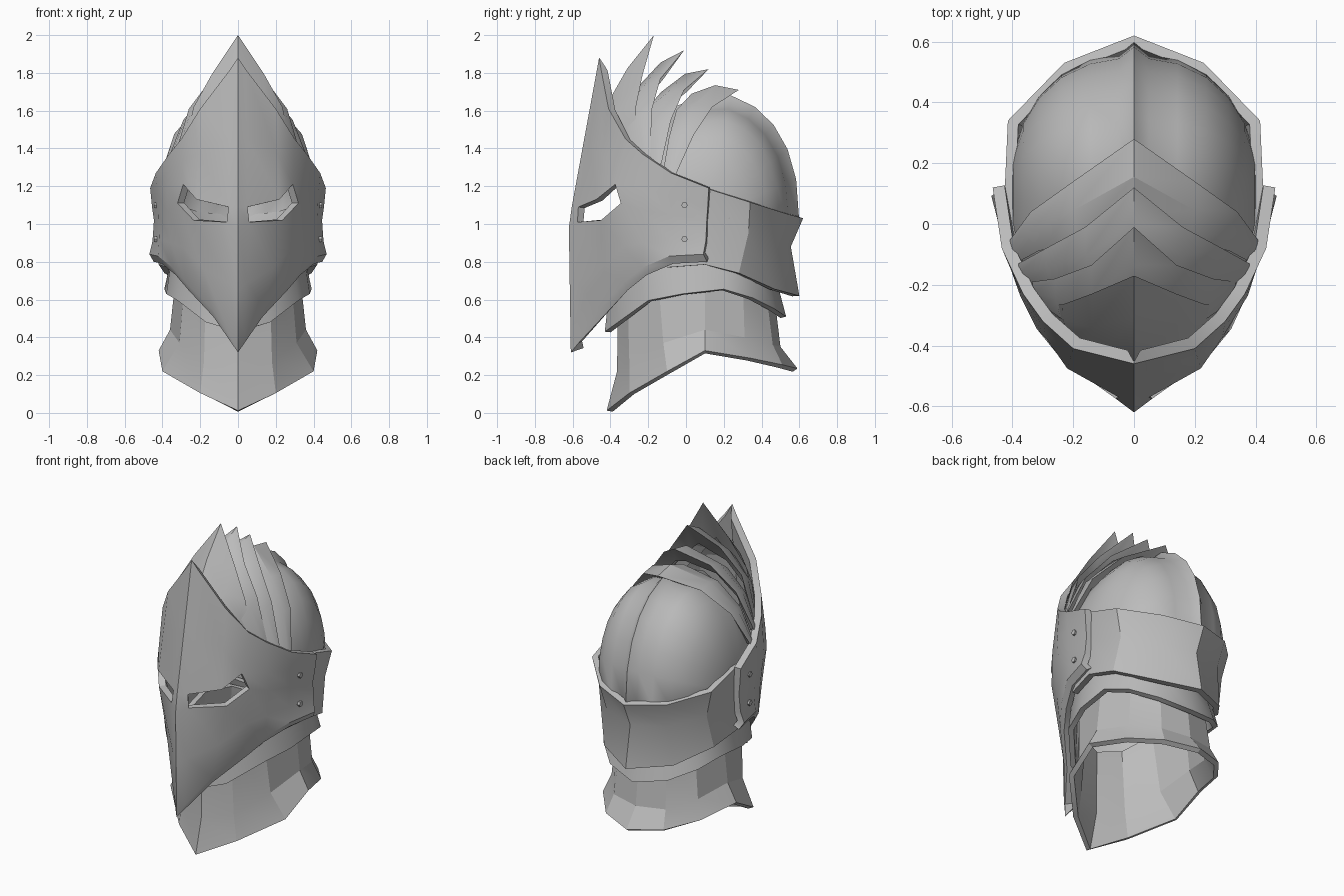
import bpy, bmesh, math
from mathutils import Vector

if "Cube" in bpy.data.objects:
    bpy.data.objects.remove(bpy.data.objects["Cube"])

steel = bpy.data.materials.new("steel_grey")
steel.diffuse_color = (0.5, 0.5, 0.5, 1)
steel.use_nodes = True
steel.node_tree.nodes["Principled BSDF"].inputs["Base Color"].default_value = steel.diffuse_color


def finish(ob, thickness=0, angle=30):
    ob.data.materials.append(steel)
    bpy.ops.object.select_all(action='DESELECT')
    ob.select_set(True)
    bpy.context.view_layer.objects.active = ob
    if thickness:
        m = ob.modifiers.new("thickness", 'SOLIDIFY')
        m.thickness, m.offset, m.use_even_offset = thickness, -1, True
        bpy.ops.object.modifier_apply(modifier=m.name)
    bpy.ops.object.shade_smooth_by_angle(angle=math.radians(angle))


def sheet(name, cols, thickness=0, holes=(), angle=30):
    """Skin columns of points on the +x half, mirror to -x, weld, face outward, thicken."""
    bm = bmesh.new()
    for s in (1, -1):
        g = [[bm.verts.new((s * x, y, z)) for x, y, z in c] for c in cols]
        for i in range(len(g) - 1):
            for j in range(len(g[0]) - 1):
                if (i, j) in holes:
                    continue
                q = [g[i][j], g[i + 1][j], g[i + 1][j + 1], g[i][j + 1]]
                bm.faces.new(q if s > 0 else q[::-1])
    bmesh.ops.remove_doubles(bm, verts=bm.verts, dist=0.0005)
    loose = [v for v in bm.verts if not v.link_faces]
    bmesh.ops.delete(bm, geom=loose, context='VERTS')
    bm.normal_update()
    centre = Vector((0, 0.05, sum(v.co.z for v in bm.verts) / len(bm.verts) - 0.1))
    if sum(f.calc_area() * f.normal.dot(f.calc_center_median() - centre) for f in bm.faces) < 0:
        bmesh.ops.reverse_faces(bm, faces=bm.faces)
    me = bpy.data.meshes.new(name)
    bm.to_mesh(me)
    bm.free()
    ob = bpy.data.objects.new(name, me)
    bpy.context.collection.objects.link(ob)
    finish(ob, thickness, angle)
    return ob


def lerp(a, b, t=0.5):
    return tuple(p + (q - p) * t for p, q in zip(a, b))


# visor: columns from nose ridge to rear edge, each top / eye top / eye bottom / lower edge
visor = [
    [(0, -.46, 1.88), (0, -.605, 1.09), (0, -.62, .98), (0, -.61, .32)],
    [(.04, -.45, 1.82), (.05, -.57, 1.09), (.06, -.575, 1.01), (.035, -.575, .37)],
    [(.20, -.41, 1.61), (.22, -.475, 1.13), (.235, -.45, 1.02), (.135, -.45, .51)],
    [(.30, -.32, 1.45), (.29, -.375, 1.21), (.32, -.345, 1.11), (.27, -.32, .65)],
    [(.365, -.23, 1.37), (.375, -.235, 1.19), (.375, -.225, 1.07), (.34, -.22, .73)],
    [(.435, -.08, 1.27), (.425, -.08, 1.15), (.42, -.08, 1.05), (.415, -.08, .79)],
    [(.465, .12, 1.19), (.455, .115, 1.09), (.445, .11, 1.02), (.46, .10, .80)],
]
visor_cols = []
for k, (t, a, b, low) in enumerate(visor):
    lip = min(1, k / 2)
    rim = (low[0] * 1.02, low[1] - .008 * lip, low[2] + .01 + .03 * lip)
    edge = (low[0] * (1 - .03 * lip), low[1] + .012 * lip, low[2])
    visor_cols.append([t, lerp(t, a), a, b, lerp(b, low), rim, edge])
ob = sheet("visor", visor_cols, 0.04, holes={(1, 2), (2, 2)})
for v in ob.data.vertices:  # sharpen the peak
    if v.co.z > 1.84:
        v.co.y = -.46 + (v.co.y + .46) * .15

# visor rivets
for s in (1, -1):
    for z in (1.10, 0.92):
        bpy.ops.mesh.primitive_cylinder_add(vertices=6, radius=0.017, depth=0.03,
                                            location=(s * 0.43, -0.008, z),
                                            rotation=(0, math.pi / 2, 0))
        rivet = bpy.context.object
        rivet.name = "rivet"
        finish(rivet)

# skull dome: rounded shell with a raised centre crest, drawn in under the fins
N = 2.3


def dome_point(t, deg):
    s = max(0, 1 - t ** N) ** (1 / N)
    s *= 1.08 if t == 0 else 1
    s *= 1 - .09 * min(1, max(0, (deg - 75) / 30))
    c, n = math.cos(math.radians(deg)), math.sin(math.radians(deg))
    e = 2 / N
    return (.41 * t, .08 + .48 * s * math.copysign(abs(c) ** e, c), 1.03 + .62 * s * abs(n) ** e)


dome = []
for t in (0, .12, .35, .58, .76, .89, .97, 1):
    col = [dome_point(t, d) for d in range(0, 151, 15)]
    x, y, z = col[0]
    dome.append([(x * .88, .08 + (y - .08) * .86, .93)] + col)
sheet("skull_dome", dome, angle=35)

# crest fins: rear edge of each from the centre tip down the side, with a hollow underside
fins = [
    [(0, -.17, 2.0), (.14, -.23, 1.79), (.235, -.265, 1.62), (.29, -.265, 1.38)],
    [(0, -.01, 1.92), (.14, -.135, 1.77), (.26, -.18, 1.61), (.335, -.19, 1.36)],
    [(0, .12, 1.82), (.16, -.01, 1.71), (.29, -.08, 1.55), (.38, -.13, 1.32)],
    [(0, .28, 1.71), (.20, .14, 1.62), (.34, .04, 1.47), (.41, -.055, 1.26)],
]
for i, (rear, drop) in enumerate(zip(fins, (.42, .20, .12, .02))):
    back_step = (.28, .22, .10, .045) if i == 0 else (.25, .19, .13, .07)
    cols = []
    for k, (x, y, z) in enumerate(rear):
        f = 1 - k / 3
        front = (x * .93, y - back_step[k], z - drop * (.25 + .75 * f))
        mx, my, mz = lerp(front, (x, y, z))
        under = (mx * .93, my + .01, mz - .05 * f - .01)
        cols.append([front, (mx * 1.03, my, mz + .035 * f), (x, y, z), under])
    sheet("crest_fin", cols)

# rear guard: flared band around the back of the head
guard = [
    [(.39, -.10, 1.18), (.38, -.10, .98), (.375, -.10, .77)],
    [(.425, .12, 1.185), (.415, .12, 1.0), (.42, .10, .785)],
    [(.415, .34, 1.115), (.375, .33, .95), (.39, .28, .74)],
    [(.23, .53, 1.055), (.21, .49, .90), (.24, .47, .655)],
    [(0, .62, 1.03), (0, .555, .88), (0, .60, .62)],
]
sheet("rear_guard", guard, 0.035)

# gorget lame: narrow overlapping ring under the visor
lame = [
    [(0, -.40, .70), (0, -.43, .43)],
    [(.16, -.34, .74), (.17, -.36, .48)],
    [(.29, -.20, .81), (.32, -.20, .595)],
    [(.345, -.02, .86), (.38, -.02, .63)],
    [(.35, .20, .84), (.39, .20, .655)],
    [(.29, .33, .78), (.33, .35, .61)],
    [(.17, .43, .72), (.20, .47, .55)],
    [(0, .48, .70), (0, .53, .51)],
]
sheet("gorget_lame", lame, 0.03)

# neck guard: flared collar, pointed at the front
neck = [
    [(0, -.36, .62), (0, -.365, .22), (0, -.42, .012)],
    [(.17, -.31, .66), (.18, -.30, .27), (.20, -.30, .105)],
    [(.28, -.15, .74), (.31, -.12, .37), (.40, -.10, .22)],
    [(.325, .10, .76), (.36, .10, .44), (.42, .10, .33)],
    [(.27, .30, .74), (.30, .31, .40), (.34, .34, .29)],
    [(.16, .42, .68), (.18, .46, .36), (.20, .51, .255)],
    [(0, .465, .64), (0, .50, .35), (0, .59, .235)],
]
sheet("neck_guard", neck, 0.03, angle=20)
